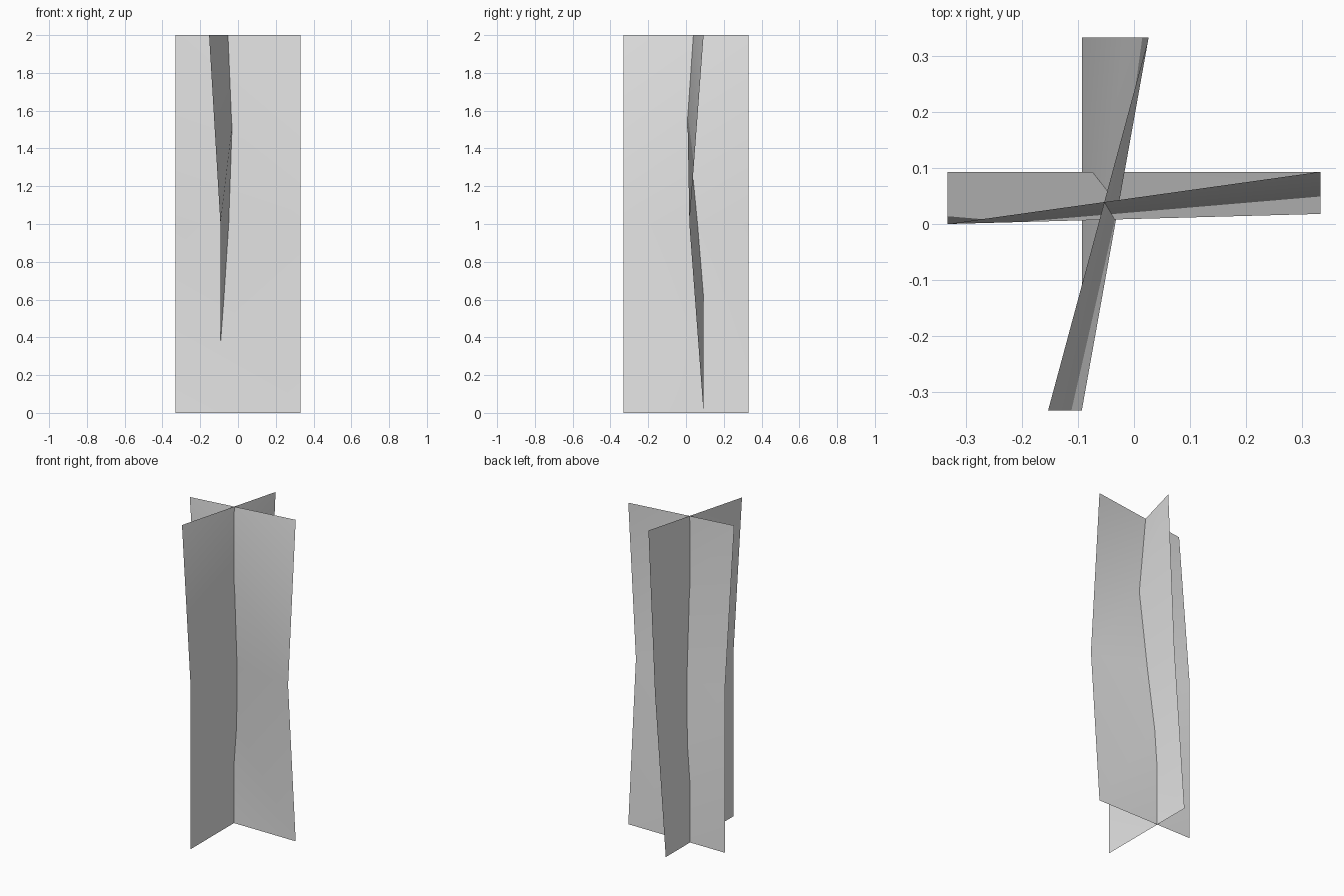
import bpy
import bmesh

cube = bpy.data.objects.get("Cube")
if cube:
    bpy.data.objects.remove(cube, do_unlink=True)

HALF = 0.332            # half width of each sheet
LEVELS = (0.0, 1.0, 2.0)

# Single pale grey surface
grey = bpy.data.materials.new("pale_grey")
colour = (0.8, 0.8, 0.8, 1.0)
grey.diffuse_color = colour
grey.use_nodes = True
for node in grey.node_tree.nodes:
    if node.type == 'BSDF_PRINCIPLED':
        node.inputs["Base Color"].default_value = colour


def bent_sheet(name, low_side, high_side, rising, place):
    """Upright sheet whose two side edges bend sideways at each level.
    rising says, per tier, whether its fold climbs to the high side."""
    bm = bmesh.new()
    low = [bm.verts.new(place(-HALF, d, z)) for d, z in zip(low_side, LEVELS)]
    high = [bm.verts.new(place(HALF, d, z)) for d, z in zip(high_side, LEVELS)]
    for i, climbs in enumerate(rising):
        a, b, c, d = low[i], high[i], high[i + 1], low[i + 1]
        if climbs:
            triangles = ((a, b, c), (a, c, d))
        else:
            triangles = ((a, b, d), (b, c, d))
        for tri in triangles:
            bm.faces.new(tri).smooth = True
    bmesh.ops.recalc_face_normals(bm, faces=bm.faces)
    mesh = bpy.data.meshes.new(name)
    bm.to_mesh(mesh)
    bm.free()
    mesh.materials.append(grey)
    obj = bpy.data.objects.new(name, mesh)
    bpy.context.collection.objects.link(obj)
    return obj


# Sheet running side to side, bending front to back
bent_sheet("cross_sheet", (0.093, 0.093, 0.0), (0.093, 0.018, 0.093),
           (False, False), lambda along, off, z: (along, off, z))

# Sheet running front to back, bending side to side
bent_sheet("lengthwise_sheet", (-0.093, -0.093, -0.153), (-0.093, -0.019, 0.026),
           (False, True), lambda along, off, z: (off, along, z))
